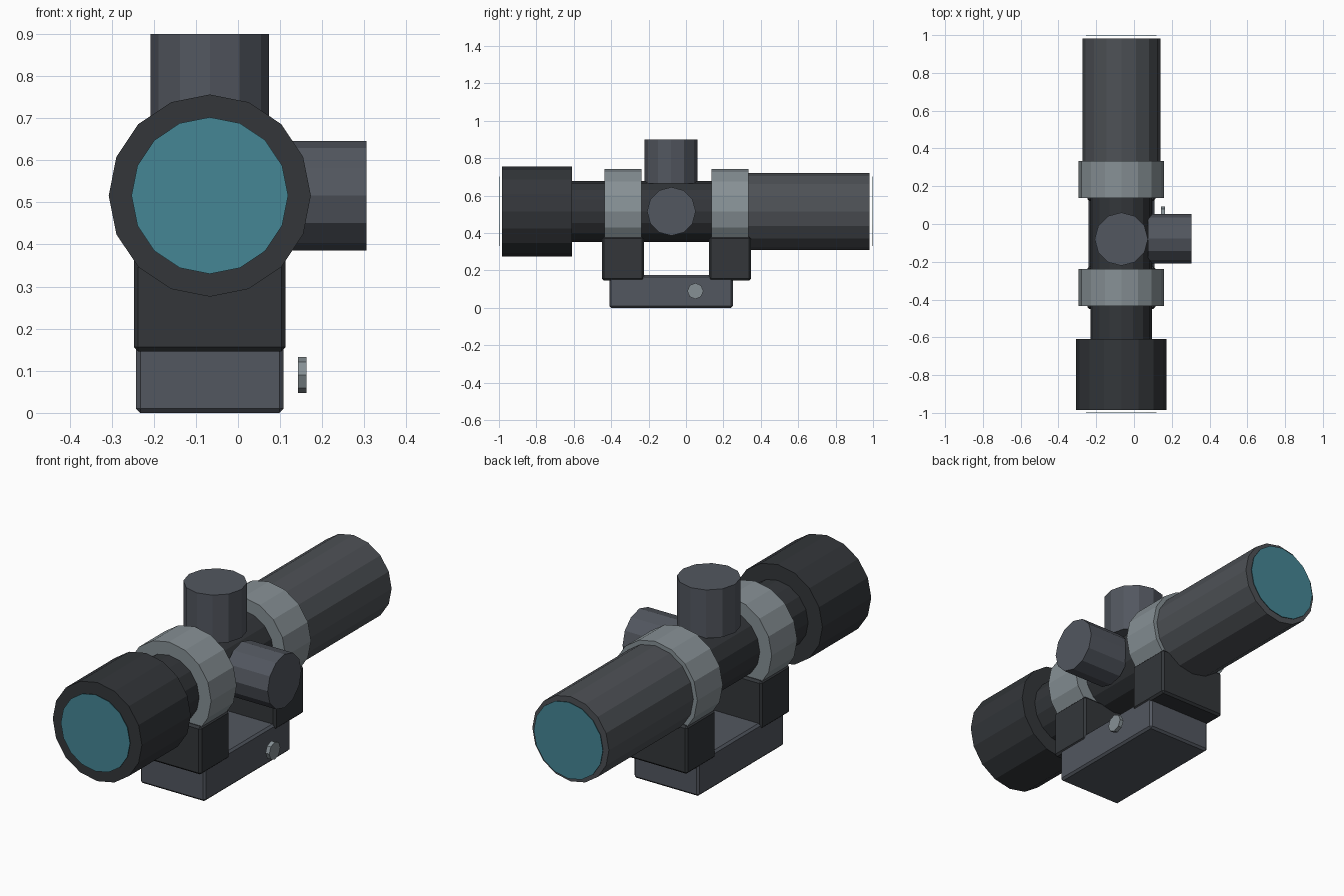
import bpy, bmesh
from math import pi
from mathutils import Matrix

if "Cube" in bpy.data.objects:
    bpy.data.objects.remove(bpy.data.objects["Cube"])

CX, CZ = -0.067, 0.516   # optical axis


def material(name, rgb):
    m = bpy.data.materials.new(name)
    m.diffuse_color = (*rgb, 1)
    m.use_nodes = True
    m.node_tree.nodes["Principled BSDF"].inputs["Base Color"].default_value = m.diffuse_color
    return m


BLACK = material("matte_black", (0.033, 0.037, 0.042))
TUBE = material("tube_grey", (0.075, 0.082, 0.092))
GREY = material("dark_grey", (0.085, 0.095, 0.115))
STEEL = material("steel", (0.24, 0.28, 0.30))
GLASS = material("lens_glass", (0.06, 0.24, 0.30))

TURN = {"x": Matrix.Rotation(pi / 2, 4, "Y"),
        "y": Matrix.Rotation(-pi / 2, 4, "X"),
        "z": Matrix.Identity(4)}


def finish(name, bm, mat):
    bmesh.ops.recalc_face_normals(bm, faces=bm.faces)
    me = bpy.data.meshes.new(name)
    bm.to_mesh(me)
    bm.free()
    me.materials.append(mat)
    ob = bpy.data.objects.new(name, me)
    bpy.context.collection.objects.link(ob)
    return ob


def cylinder(name, axis, centre, r, length, sides, mat):
    bm = bmesh.new()
    bmesh.ops.create_cone(bm, cap_ends=True, segments=sides, radius1=r, radius2=r,
                          depth=length, matrix=Matrix.Translation(centre) @ TURN[axis])
    return finish(name, bm, mat)


def barrel(name, y0, y1, r, mat):
    return cylinder(name, "y", (CX, (y0 + y1) / 2, CZ), r, y1 - y0, 16, mat)


def block(name, half_x, y0, y1, z0, z1, mat):
    bm = bmesh.new()
    bmesh.ops.create_cube(bm, size=1, matrix=Matrix.Translation((CX, (y0 + y1) / 2, (z0 + z1) / 2))
                          @ Matrix.Diagonal((2 * half_x, y1 - y0, z1 - z0, 1)))
    ob = finish(name, bm, mat)
    bev = ob.modifiers.new("edge_bevel", "BEVEL")
    bev.width = 0.01
    bev.segments = 1
    return ob


# Optical barrel
barrel("main_tube", -0.63, 0.35, 0.163, BLACK)
barrel("eyepiece", -0.985, -0.61, 0.24, BLACK)
barrel("objective_tube", 0.25, 0.982, 0.206, TUBE)

# Lenses sit just beyond the barrel ends
barrel("rear_lens", -1.0, -0.997, 0.186, GLASS)
barrel("front_lens", 0.997, 1.0, 0.186, GLASS)

# Mounting rings with their support blocks
for label, y in (("rear", -0.337), ("front", 0.235)):
    barrel(label + "_ring", y - 0.098, y + 0.098, 0.227, STEEL)
    block(label + "_mount_block", 0.18, y - 0.112, y + 0.112, 0.146, 0.38, BLACK)

# Rail clamp base and its screw
block("base_clamp", 0.175, -0.41, 0.25, 0.0, 0.175, GREY)
cylinder("clamp_screw", "x", (0.153, 0.05, 0.09), 0.043, 0.02, 8, STEEL)

# Adjustment turrets
cylinder("top_turret", "z", (CX, -0.08, 0.7825), 0.141, 0.235, 12, GREY)
cylinder("side_turret", "x", (0.19, -0.078, CZ), 0.13, 0.23, 12, GREY)
